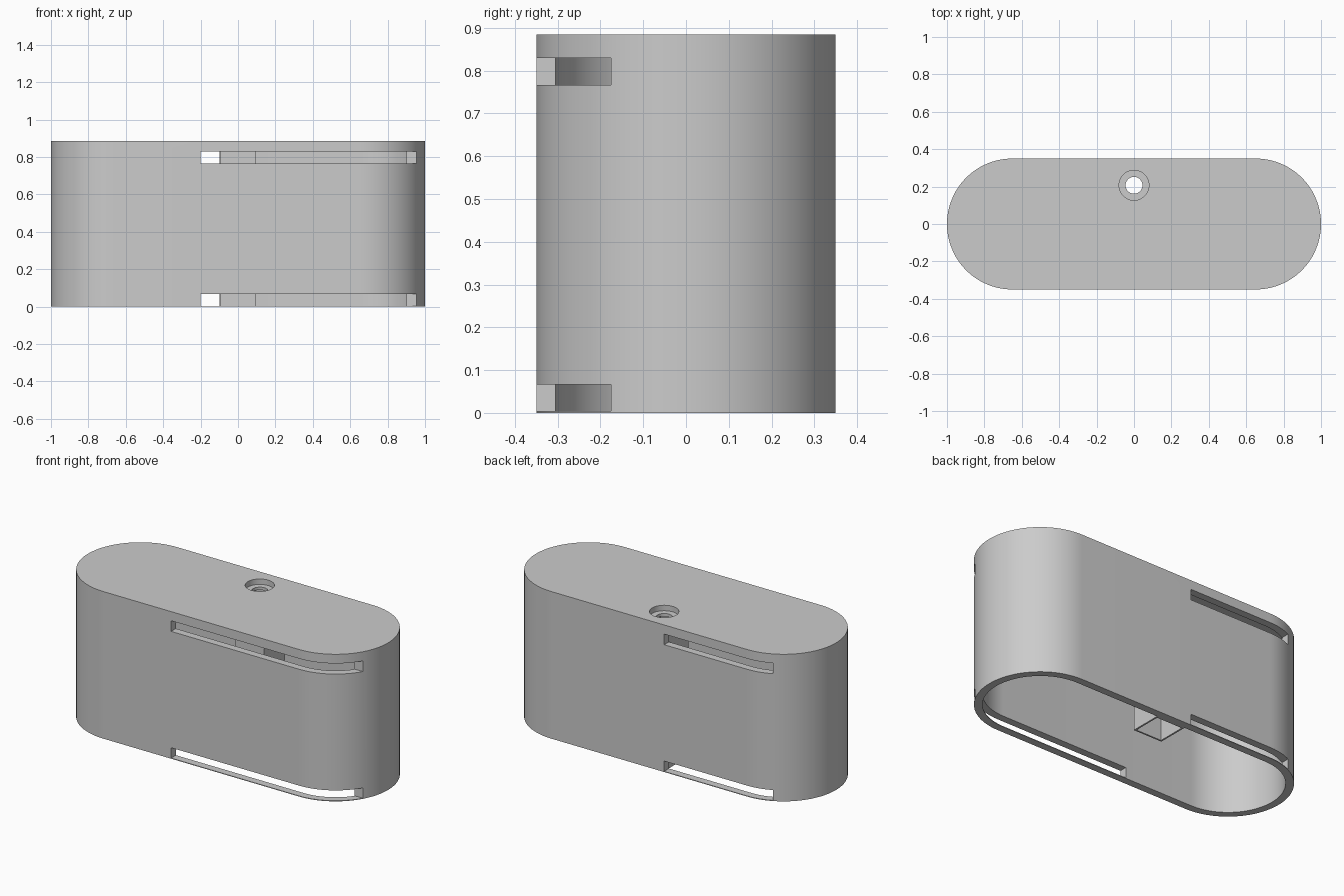
import bpy
import bmesh
from math import cos, sin, pi, radians

cube = bpy.data.objects.get("Cube")
if cube:
    bpy.data.objects.remove(cube, do_unlink=True)

HEIGHT, RADIUS, HALF_STRAIGHT = 0.885, 0.35, 0.65
WALL, ROOF = 0.045, 0.05
HOLE_Y, DUCT = 0.207, 0.095

grey = bpy.data.materials.new("plain grey")
grey.use_nodes = True
grey.diffuse_color = (0.6, 0.6, 0.6, 1)
grey.node_tree.nodes["Principled BSDF"].inputs["Base Color"].default_value = (0.6, 0.6, 0.6, 1)


def prism(name, outline, z0, z1):
    """Extrude a flat outline from z0 to z1."""
    bm = bmesh.new()
    base = bm.faces.new([bm.verts.new((x, y, z0)) for x, y in outline])
    top = bmesh.ops.extrude_face_region(bm, geom=[base])["geom"]
    bmesh.ops.translate(bm, vec=(0, 0, z1 - z0),
                        verts=[v for v in top if isinstance(v, bmesh.types.BMVert)])
    bmesh.ops.recalc_face_normals(bm, faces=bm.faces)
    mesh = bpy.data.meshes.new(name)
    bm.to_mesh(mesh)
    bm.free()
    mesh.materials.append(grey)
    obj = bpy.data.objects.new(name, mesh)
    bpy.context.collection.objects.link(obj)
    return obj


def stadium(r, steps=48):
    points = []
    for side in (1, -1):
        for i in range(steps + 1):
            a = -pi / 2 + pi * i / steps
            points.append((side * (HALF_STRAIGHT + r * cos(a)), side * r * sin(a)))
    return points


def circle(r, y, steps=48):
    return [(r * cos(2 * pi * i / steps), y + r * sin(2 * pi * i / steps)) for i in range(steps)]


def rect(x0, x1, y0, y1):
    return [(x0, y0), (x1, y0), (x1, y1), (x0, y1)]


def cut(target, cutter):
    cutter.hide_render = True
    mod = target.modifiers.new("cut", "BOOLEAN")
    mod.operation = "DIFFERENCE"
    mod.solver = "EXACT"
    mod.object = cutter
    bpy.ops.object.select_all(action="DESELECT")
    bpy.context.view_layer.objects.active = target
    target.select_set(True)
    bpy.ops.object.modifier_apply(modifier=mod.name)
    bpy.data.objects.remove(cutter, do_unlink=True)


# Hollow housing, open underneath
housing = prism("housing", stadium(RADIUS), 0, HEIGHT)
cut(housing, prism("cavity", stadium(RADIUS - WALL), -0.1, HEIGHT - ROOF))

# Upper and lower slots: the front pair wraps round one end
for z0, z1 in ((0.004, 0.066), (0.766, 0.83)):
    cut(housing, prism("front_slot", rect(-0.2, 1.1, -0.5, -0.175), z0, z1))
    cut(housing, prism("back_slot", rect(-0.8, -0.1, 0.2, 0.5), z0, z1))

# Stepped hole in the roof
cut(housing, prism("counterbore", circle(0.08, HOLE_Y), HEIGHT - 0.033, HEIGHT + 0.1))
cut(housing, prism("through_hole", circle(0.045, HOLE_Y), HEIGHT - 0.2, HEIGHT + 0.1))

# Square duct hanging below the hole
duct = prism("duct", rect(-DUCT, DUCT, HOLE_Y - DUCT, HOLE_Y + DUCT + 0.005), 0.001, HEIGHT - ROOF + 0.002)
inner = DUCT - 0.01
cut(duct, prism("duct_cavity", rect(-inner, inner, HOLE_Y - inner, HOLE_Y + inner), -0.1, HEIGHT))

# Smooth the rounded ends and keep the edges sharp
bpy.ops.object.select_all(action="DESELECT")
housing.select_set(True)
bpy.context.view_layer.objects.active = housing
bpy.ops.object.shade_smooth_by_angle(angle=radians(30))
